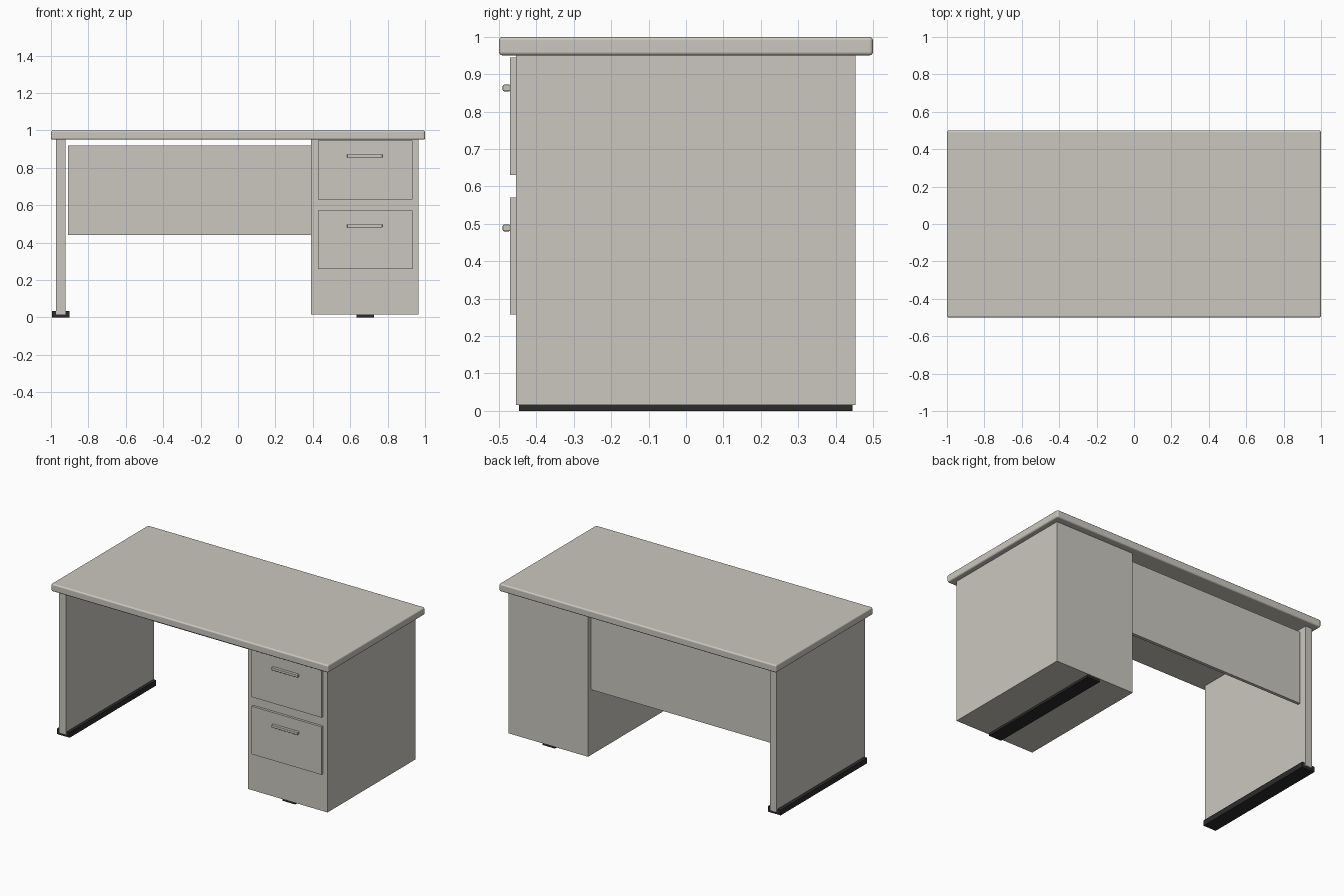
import bpy
import bmesh

if "Cube" in bpy.data.objects:
    bpy.data.objects.remove(bpy.data.objects["Cube"])


def material(name, rgb):
    m = bpy.data.materials.new(name)
    m.diffuse_color = (*rgb, 1)
    m.use_nodes = True
    m.node_tree.nodes["Principled BSDF"].inputs["Base Color"].default_value = m.diffuse_color
    return m


beige = material("warm_grey", (0.60, 0.575, 0.52))
black = material("rubber_black", (0.025, 0.024, 0.025))


def box(name, x, y, z, mat, bevel=0, segments=3):
    """Box from (min, max) ranges, with optional rounded edges."""
    bm = bmesh.new()
    bmesh.ops.create_cube(bm, size=1)
    for v in bm.verts:
        for i, (lo, hi) in enumerate((x, y, z)):
            v.co[i] = lo if v.co[i] < 0 else hi
    me = bpy.data.meshes.new(name)
    bm.to_mesh(me)
    bm.free()
    me.materials.append(mat)
    ob = bpy.data.objects.new(name, me)
    bpy.context.collection.objects.link(ob)
    if bevel:
        mod = ob.modifiers.new("rounded_edges", "BEVEL")
        mod.width = bevel
        mod.segments = segments
        for p in me.polygons:
            p.use_smooth = True
        mod.harden_normals = True
    return ob


DEPTH = (-0.455, 0.453)
FOOT_DEPTH = (-0.447, 0.445)

# Tabletop
box("tabletop", (-1, 1), (-0.5, 0.5), (0.95, 1.0), beige, 0.01)

# Left side panel and modesty panel
box("side_panel", (-0.972, -0.922), DEPTH, (0.015, 0.952), beige)
box("modesty_panel", (-0.908, 0.395), (0.40, 0.42), (0.44, 0.92), beige)

# Drawer pedestal
box("pedestal", (0.39, 0.965), DEPTH, (0.015, 0.952), beige)

# Drawer fronts with bar handles
for label, z0, z1, hz in (("upper", 0.631, 0.945, 0.863), ("lower", 0.258, 0.571, 0.489)):
    box(label + "_drawer_front", (0.428, 0.932), (-0.471, -0.454), (z0, z1), beige)
    box(label + "_handle", (0.583, 0.772), (-0.49, -0.469), (hz - 0.009, hz + 0.009), beige, 0.004, 2)

# Black foot rails
box("side_panel_foot", (-0.995, -0.902), FOOT_DEPTH, (0, 0.035), black)
box("pedestal_foot", (0.634, 0.726), FOOT_DEPTH, (0, 0.016), black)
